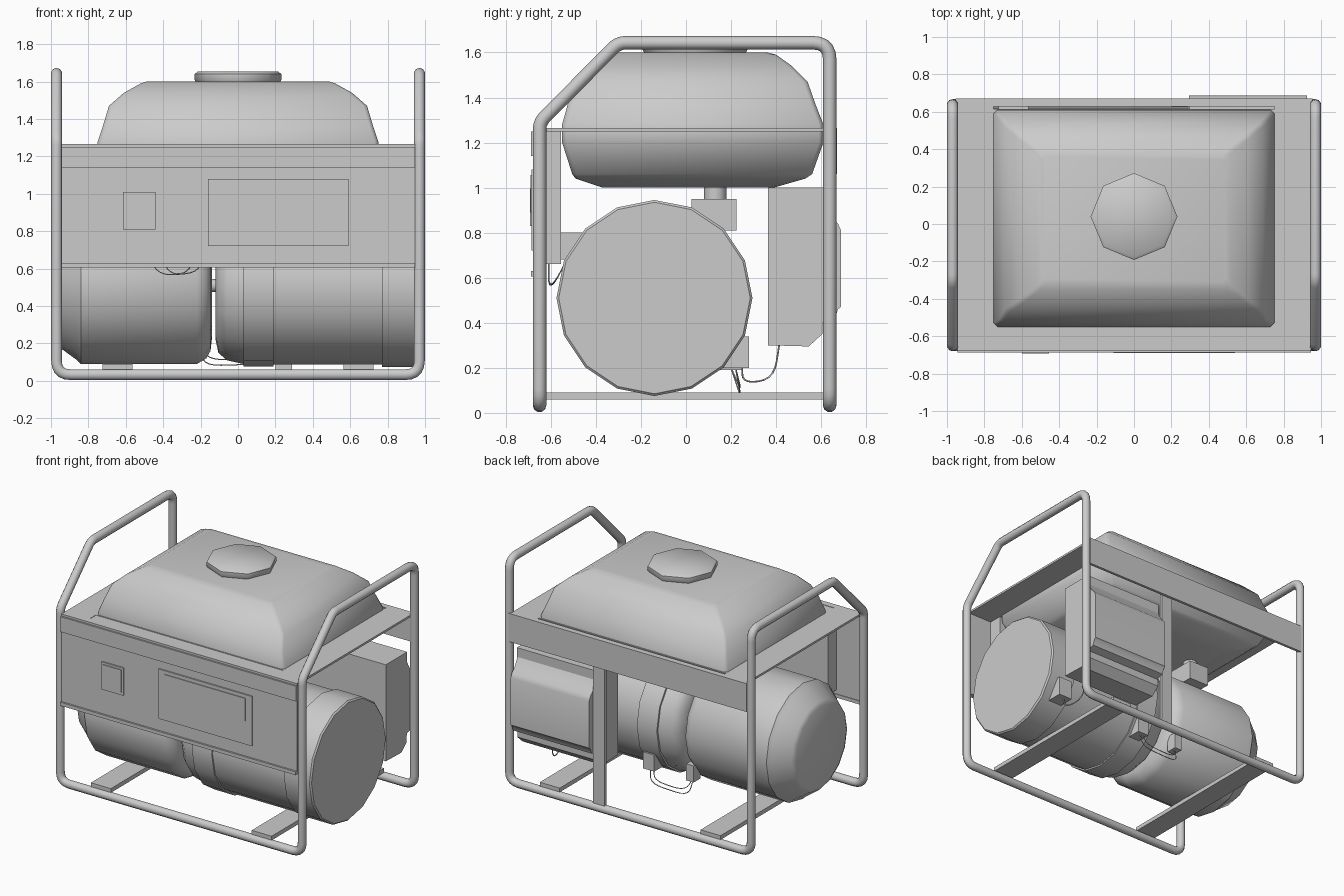
import bpy, bmesh, math
from mathutils import Vector

if "Cube" in bpy.data.objects:
    bpy.data.objects.remove(bpy.data.objects["Cube"])


def finish(name, bm, angle=35):
    bmesh.ops.recalc_face_normals(bm, faces=bm.faces)
    me = bpy.data.meshes.new(name)
    bm.to_mesh(me)
    bm.free()
    me.polygons.foreach_set("use_smooth", [True] * len(me.polygons))
    me.set_sharp_from_angle(angle=math.radians(angle))
    ob = bpy.data.objects.new(name, me)
    bpy.context.collection.objects.link(ob)
    return ob


def loft(name, rings, angle=35):
    """Skin a list of equal-length point rings and cap both ends."""
    bm = bmesh.new()
    rows = [[bm.verts.new(p) for p in r] for r in rings]
    n = len(rows[0])
    for a, b in zip(rows, rows[1:]):
        for i in range(n):
            bm.faces.new((a[i], a[(i + 1) % n], b[(i + 1) % n], b[i]))
    bm.faces.new(rows[0])
    bm.faces.new(rows[-1])
    return finish(name, bm, angle)


def box(name, x0, x1, y0, y1, z0, z1):
    ring = lambda z: [(x0, y0, z), (x1, y0, z), (x1, y1, z), (x0, y1, z)]
    return loft(name, [ring(z0), ring(z1)])


def drum(name, profile, y=-0.14, z=0.51, n=16):
    """Turned body along x from (x, radius) pairs."""
    return loft(name, [[(x, y + r * math.cos(i * math.tau / n), z + r * math.sin(i * math.tau / n))
                        for i in range(n)] for x, r in profile], 40)


def post(name, profile, x, y, n=8):
    """Turned body along z from (z, radius) pairs."""
    return loft(name, [[(x + r * math.cos(i * math.tau / n), y + r * math.sin(i * math.tau / n), z)
                        for i in range(n)] for z, r in profile], 50)


def extrude_x(name, x0, x1, yz):
    return loft(name, [[(x, y, z) for y, z in yz] for x in (x0, x1)])


def tube(name, pts, radius, fillet, cyclic=False, res=3):
    """Round tube through pts with rounded corners."""
    P = [Vector(p) for p in pts]
    out = []
    for i, p in enumerate(P):
        if not cyclic and i in (0, len(P) - 1):
            out.append(p)
            continue
        q, r = P[i - 1], P[(i + 1) % len(P)]
        # gentle bends get a tighter rounding than right angles
        f = fillet * (0.45 if (p - q).angle(r - p) < 1 else 1)
        a = p + (q - p).normalized() * min(f, (q - p).length * 0.48)
        b = p + (r - p).normalized() * min(f, (r - p).length * 0.48)
        for k in range(6):
            t = k / 5
            out.append(a * (1 - t) ** 2 + p * 2 * t * (1 - t) + b * t * t)
    cu = bpy.data.curves.new(name, 'CURVE')
    cu.dimensions = '3D'
    cu.bevel_depth, cu.bevel_resolution = radius, res
    cu.use_fill_caps = True
    s = cu.splines.new('POLY')
    s.points.add(len(out) - 1)
    for pt, co in zip(s.points, out):
        pt.co = (*co, 1)
    s.use_cyclic_u = cyclic
    ob = bpy.data.objects.new(name, cu)
    bpy.context.collection.objects.link(ob)
    return ob


# Continuous tubular cage: one side, then its mirror
side = [(.97, -.65, .033), (.97, -.65, 1.29), (.97, -.3, 1.643), (.97, .638, 1.643), (.97, .638, .033)]
tube("tube_frame", side + [(-x, y, z) for x, y, z in reversed(side)], .03, .075, True)

# Floor straps, upper side plates, rear rail and rear leg
for s, label in ((-1, "left"), (1, "right")):
    cx = .645 * s
    box(f"{label}_floor_strap", cx - .08, cx + .08, -.65, .64, .06, .09)
    a, b = sorted((.75 * s, .945 * s))
    box(f"{label}_top_plate", a, b, -.66, .66, 1.25, 1.265)
box("rear_rail", -.955, .955, .65, .67, 1.06, 1.265)
box("rear_rail_flange", -.945, .945, .628, .66, 1.25, 1.265)
box("rear_leg", .2, .29, .625, .65, .04, 1.12)

# Front control panel: full-width sheet, narrower housing behind, trim bands
box("control_panel", -.945, .945, -.675, -.655, .605, 1.265)
box("panel_top_flange", -.945, .945, -.66, -.628, 1.25, 1.265)
box("panel_housing", -.75, .75, -.66, -.555, .66, 1.262)
box("panel_top_band", -.945, .945, -.687, -.67, 1.14, 1.25)
box("panel_bottom_lip", -.945, .945, -.688, -.65, .605, .63)

# Switch and outlet plate
box("switch_bezel", -.615, -.44, -.685, -.67, .81, 1.01)
box("switch_rocker", -.6, -.455, -.692, -.68, .83, .995)
box("outlet_plate", -.16, .59, -.685, -.67, .72, 1.08)
box("outlet_cover", -.11, .54, -.691, -.68, .89, 1.055)

# Fuel tank: stacked rectangles with tiny corner chamfers
levels = [(1.0, .5, -.37, .39), (1.04, .64, -.49, .53), (1.06, .67, -.505, .56),
          (1.2, .75, -.55, .61), (1.28, .75, -.55, .61), (1.37, .72, -.525, .575),
          (1.47, .69, -.475, .54), (1.54, .61, -.42, .47), (1.59, .52, -.35, .4), (1.6, .49, -.31, .36)]
c = .02
loft("fuel_tank", [[(-x + c, y0, z), (x - c, y0, z), (x, y0 + c, z), (x, y1 - c, z),
                    (x - c, y1, z), (-x + c, y1, z), (-x, y1 - c, z), (-x, y0 + c, z)]
                   for z, x, y0, y1 in levels], 50)
box("tank_seam", -.755, .755, -.555, .615, 1.25, 1.265)
post("fuel_cap", [(1.59, .22), (1.61, .232), (1.64, .232), (1.653, .215)], 0, .04)
post("fuel_outlet", [(.93, .05), (1.02, .05)], -.4, .13, 12)
box("fuel_valve", -.48, -.32, .025, .225, .81, .95)

# Engine and alternator drums
drum("alternator_body", [(-.12, .29), (-.105, .36), (-.06, .4), (.03, .42), (.03, .433), (.19, .433),
                         (.19, .423), (.77, .423), (.77, .435), (.975, .435), (.985, .425)])
drum("engine_body", [(-.985, .29), (-.97, .32), (-.86, .4), (-.84, .42), (-.22, .42),
                     (-.17, .39), (-.147, .35), (-.14, .29)])
drum("drive_shaft", [(-.16, .035), (-.1, .035)])

# Muffler body and its pressed outer cover
extrude_x("muffler_body", .29, .93, [(.365, .3), (.545, .295), (.605, .35), (.61, 1.0), (.365, 1.0)])
extrude_x("muffler_cover", .295, .925, [(.6, .4), (.66, .42), (.675, .46), (.688, .47), (.688, .81),
                                       (.675, .84), (.645, .87), (.6, .95)])

# Terminal boxes on the drums
box("end_terminal_box", .8, .91, .16, .28, .2, .34)
box("middle_terminal_box", .08, .17, .15, .25, .19, .31)
box("engine_terminal_box", -.23, -.17, .16, .24, .19, .31)
box("front_terminal_box", -.32, -.16, -.56, -.4, .68, .8)

# Loose wires
tube("muffler_wire", [(.85, .25, .22), (.84, .25, .13), (.8, .39, .15), (.78, .415, .31)], .004, .09, res=1)
for i, d in enumerate((0, .03)):
    tube(f"link_wire_{i + 1}", [(.13 - d, .22, .2), (.12 - d, .24, .09 + d), (-.19 + d, .24, .08 + d),
                                (-.2, .2, .2)], .003, .1, res=1)
for i, d in enumerate((0, .06)):
    tube(f"panel_wire_{i + 1}", [(-.48 + d, -.61, .67), (-.42 + d, -.61, .56 + d * .1),
                                 (-.2 - d, -.58, .58), (-.2 - d * .5, -.52, .7)], .003, .09, res=1)
